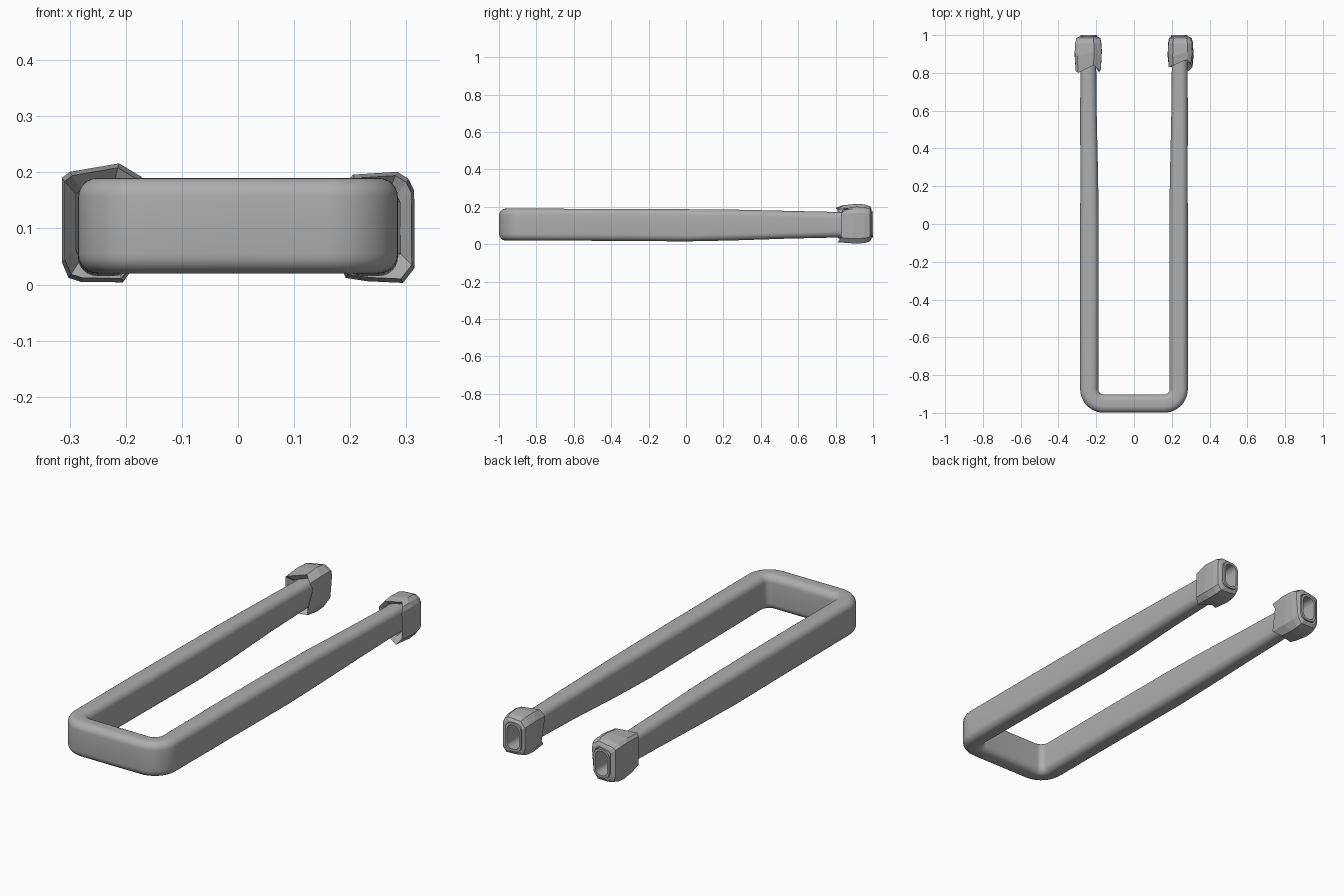
import bpy, bmesh, math
from mathutils import Vector

cube = bpy.data.objects.get("Cube")
if cube:
    bpy.data.objects.remove(cube, do_unlink=True)

grey = bpy.data.materials.new("plain_grey")
grey.use_nodes = True
grey.diffuse_color = (0.42, 0.42, 0.42, 1)
grey.node_tree.nodes["Principled BSDF"].inputs["Base Color"].default_value = grey.diffuse_color


def loft(name, rings, closed=False, smooth=False):
    """Skin a list of equally long point rings."""
    bm = bmesh.new()
    rows = [[bm.verts.new(p) for p in ring] for ring in rings]
    pairs = list(zip(rows, rows[1:]))
    if closed:
        pairs.append((rows[-1], rows[0]))
    else:
        bm.faces.new(rows[0])
        bm.faces.new(rows[-1])
    for a, b in pairs:
        for i in range(len(a)):
            j = (i + 1) % len(a)
            bm.faces.new((a[i], a[j], b[j], b[i]))
    bmesh.ops.recalc_face_normals(bm, faces=bm.faces)
    mesh = bpy.data.meshes.new(name)
    bm.to_mesh(mesh)
    bm.free()
    mesh.materials.append(grey)
    obj = bpy.data.objects.new(name, mesh)
    bpy.context.collection.objects.link(obj)
    if smooth:
        bpy.ops.object.select_all(action="DESELECT")
        bpy.context.view_layer.objects.active = obj
        obj.select_set(True)
        bpy.ops.object.shade_smooth_by_angle(angle=math.radians(40))
    return obj


def section(half_w, half_h, radius, steps=6):
    """Rounded rectangle as (across, up) points."""
    pts = []
    for q, (sx, sz) in enumerate([(1, 1), (-1, 1), (-1, -1), (1, -1)]):
        for k in range(steps + 1):
            a = math.pi / 2 * (q + k / steps)
            pts.append((sx * (half_w - radius) + radius * math.cos(a),
                        sz * (half_h - radius) + radius * math.sin(a)))
    return pts


def ring(x, y, direction, half_w, low, high, radius=0.034):
    """Section placed on the path; direction points to the outside."""
    mid = (low + high) / 2
    return [Vector((x + direction[0] * u, y + direction[1] * u, mid + v))
            for u, v in section(half_w, (high - low) / 2, radius)]


# Frame: one continuous U-shaped bar, arms slimmer towards the open ends
ARM = [(1.0, 0.240, 0.043, 0.035, 0.174), (0.82, 0.242, 0.042, 0.036, 0.172),
       (0.55, 0.241, 0.044, 0.030, 0.178), (0.25, 0.237, 0.047, 0.020, 0.185),
       (0.0, 0.236, 0.049, 0.015, 0.187), (-0.4, 0.236, 0.049, 0.018, 0.189)]
half = [ring(x, y, (1, 0), w, lo, hi) for y, x, w, lo, hi in ARM]
# hollow in the open end
half = [ring(0.240, y, (1, 0), 0.032, 0.046, 0.163, 0.027) for y in (0.84, 1.0)] + half
for k in range(13):
    a = -math.pi / 2 * k / 12
    d = (math.cos(a), math.sin(a))
    half.append(ring(0.160 + 0.077 * d[0], -0.874 + 0.077 * d[1], d, 0.048, 0.020, 0.190))
mirrored = [[Vector((-p.x, p.y, p.z)) for p in r] for r in reversed(half)]
loft("frame", half + mirrored, smooth=True)


def cuff(name, outline, front, side):
    """Faceted sleeve with a ragged front edge around one arm end."""
    core = Vector((0.240, 0, 0.105))

    def fit(grow, ys, slim=1.0):
        out = []
        for (x, z), y in zip(outline, ys):
            p = core + (Vector((x, 0, z)) - core) * grow
            p.x = core.x + (p.x - core.x) * slim
            out.append(Vector((side * p.x, y, p.z)))
        return out

    n = len(outline)
    rings = [fit(0.66, [y + 0.03 for y in front]),
             fit(0.93, front),
             fit(1.0, [0.90 + 0.012 * (-1) ** i for i in range(n)]),
             fit(0.97, [0.955] * n),
             fit(0.88, [0.984] * n),
             fit(0.74, [0.992] * n, 0.92),
             fit(0.66, [0.992] * n, 0.9)]
    loft(name, rings, closed=True)


# Cuffs: the right one is bulkier and rises higher
cuff("right_cuff",
     [(0.314, 0.190), (0.300, 0.201), (0.212, 0.216), (0.172, 0.192),
      (0.170, 0.155), (0.180, 0.040), (0.205, 0.004), (0.280, 0.005),
      (0.302, 0.012), (0.314, 0.040)],
     [0.81, 0.80, 0.84, 0.81, 0.83, 0.80, 0.84, 0.82, 0.84, 0.81], -1)
cuff("left_cuff",
     [(0.314, 0.168), (0.304, 0.188), (0.284, 0.201), (0.205, 0.196),
      (0.180, 0.165), (0.178, 0.045), (0.192, 0.012), (0.230, 0.006),
      (0.294, 0.003), (0.315, 0.030)],
     [0.83, 0.85, 0.87, 0.84, 0.83, 0.86, 0.83, 0.85, 0.81, 0.83], 1)
